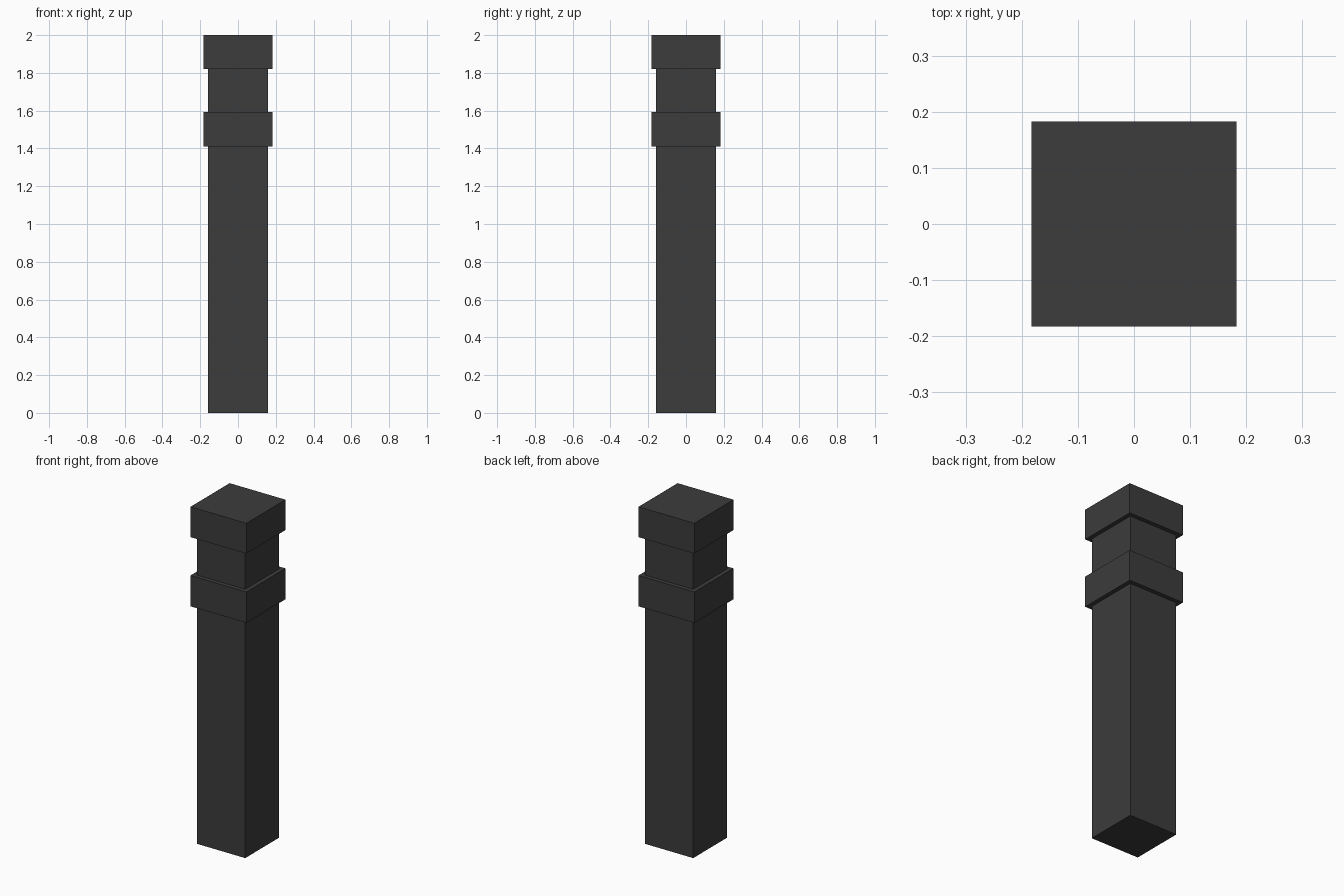
import bpy, bmesh

if "Cube" in bpy.data.objects:
    bpy.data.objects.remove(bpy.data.objects["Cube"])

SHAFT, BAND = 0.158, 0.183

# dark material
dark = bpy.data.materials.new("dark_grey")
dark.diffuse_color = (0.045, 0.045, 0.045, 1)
dark.use_nodes = True
dark.node_tree.nodes["Principled BSDF"].inputs["Base Color"].default_value = dark.diffuse_color

# square post: half width and height of each step, bottom to top
profile = [(SHAFT, 0), (SHAFT, 1.41),                # shaft
           (BAND, 1.41), (BAND, 1.593),              # collar
           (SHAFT, 1.593), (SHAFT, 1.82),            # neck
           (BAND, 1.82), (BAND, 2.0)]                # cap

bm = bmesh.new()
rings = [[bm.verts.new((sx * r, sy * r, z))
          for sx, sy in ((-1, -1), (1, -1), (1, 1), (-1, 1))]
         for r, z in profile]
for a, b in zip(rings, rings[1:]):
    for i in range(4):
        j = (i + 1) % 4
        bm.faces.new((a[i], a[j], b[j], b[i]))
bm.faces.new(rings[0][::-1])
bm.faces.new(rings[-1])
bmesh.ops.recalc_face_normals(bm, faces=bm.faces)

mesh = bpy.data.meshes.new("post")
bm.to_mesh(mesh)
bm.free()
mesh.materials.append(dark)
bpy.context.collection.objects.link(bpy.data.objects.new("post", mesh))
